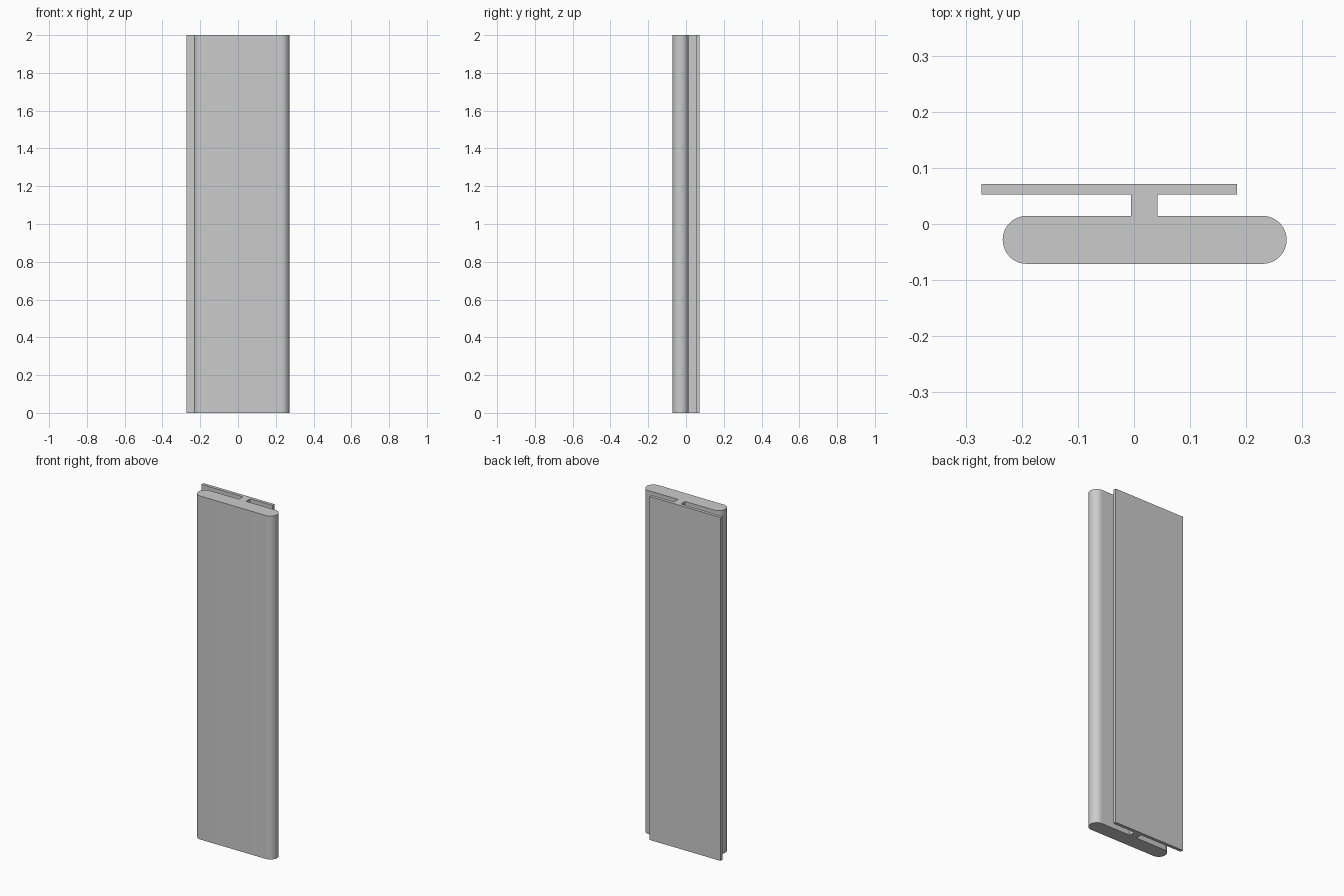
import bpy, bmesh
from math import pi, sin, cos, radians

cube = bpy.data.objects.get("Cube")
if cube:
    bpy.data.objects.remove(cube, do_unlink=True)

HEIGHT = 2.0
BACK, FRONT = 0.0145, -0.071          # faces of the rounded slab
RADIUS = (BACK - FRONT) / 2
MID_Y = (BACK + FRONT) / 2
LEFT_X, RIGHT_X = 0.272 - RADIUS, -0.234 + RADIUS   # centres of rounded edges
STEPS = 24

grey = bpy.data.materials.new("plain grey")
grey.use_nodes = True
color = (0.6, 0.6, 0.6, 1)
grey.diffuse_color = color
grey.node_tree.nodes["Principled BSDF"].inputs["Base Color"].default_value = color


def half_round(cx, start):
    """Half circle, counter-clockwise from the start angle."""
    return [(cx + RADIUS * cos(start + pi * i / STEPS),
             MID_Y + RADIUS * sin(start + pi * i / STEPS)) for i in range(STEPS + 1)]


# Cross-section: rounded slab, narrow web, thin back plate
web_right, web_left = -0.005, 0.042
plate_right, plate_left = -0.272, 0.184
plate_front, plate_back = 0.0525, 0.071
profile = half_round(LEFT_X, -pi / 2)
profile += [(web_left, BACK), (web_left, plate_front), (plate_left, plate_front),
            (plate_left, plate_back), (plate_right, plate_back),
            (plate_right, plate_front), (web_right, plate_front), (web_right, BACK)]
profile += half_round(RIGHT_X, pi / 2)

# Extrude the section to full height
bm = bmesh.new()
base = bm.faces.new([bm.verts.new((x, y, 0)) for x, y in profile])
top = bmesh.ops.extrude_face_region(bm, geom=[base], use_keep_orig=True)["geom"]
bmesh.ops.translate(bm, vec=(0, 0, HEIGHT),
                    verts=[v for v in top if isinstance(v, bmesh.types.BMVert)])
bmesh.ops.recalc_face_normals(bm, faces=bm.faces)
mesh = bpy.data.meshes.new("extruded_panel")
bm.to_mesh(mesh)
bm.free()
mesh.materials.append(grey)

panel = bpy.data.objects.new("extruded_panel", mesh)
bpy.context.collection.objects.link(panel)
bpy.ops.object.select_all(action="DESELECT")
panel.select_set(True)
bpy.context.view_layer.objects.active = panel
bpy.ops.object.shade_smooth_by_angle(angle=radians(30))
